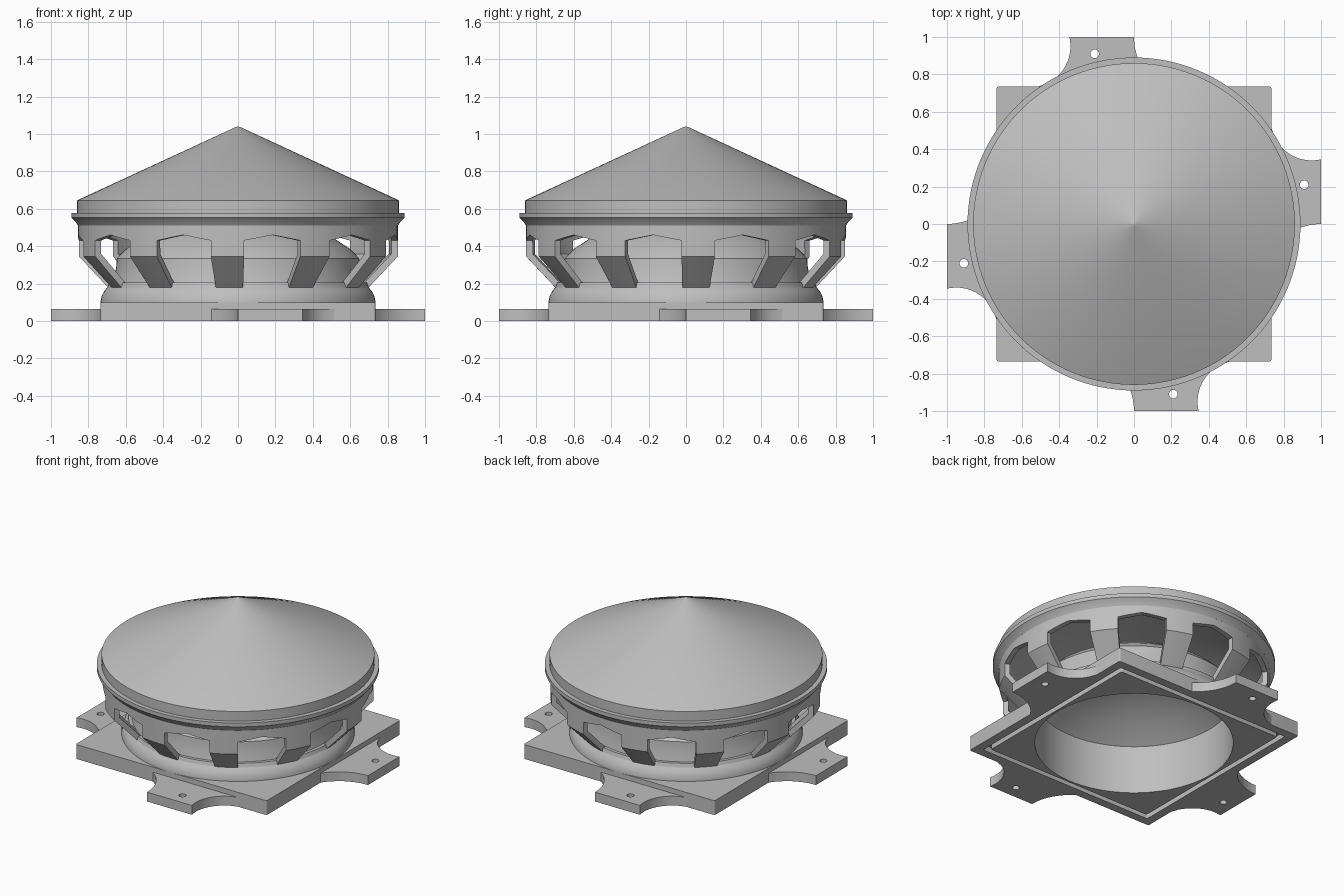
import bpy, bmesh, math
from math import sin, cos, radians, pi

if "Cube" in bpy.data.objects:
    bpy.data.objects.remove(bpy.data.objects["Cube"])

grey = bpy.data.materials.new("light grey")
grey.diffuse_color = (0.52, 0.52, 0.52, 1)
grey.use_nodes = True
grey.node_tree.nodes["Principled BSDF"].inputs["Base Color"].default_value = grey.diffuse_color


def add_object(name, mesh, smooth=True):
    obj = bpy.data.objects.new(name, mesh)
    bpy.context.collection.objects.link(obj)
    mesh.materials.clear()
    mesh.materials.append(grey)
    for o in bpy.context.selected_objects:
        o.select_set(False)
    obj.select_set(True)
    bpy.context.view_layer.objects.active = obj
    if smooth:
        bpy.ops.object.shade_smooth_by_angle(angle=radians(20))
    return obj


def lathe(name, profile, steps=128):
    """Revolve a closed (radius, height) outline around z."""
    bm = bmesh.new()
    vs = [bm.verts.new((r, 0, z)) for r, z in profile]
    for a, b in zip(vs, vs[1:] + vs[:1]):
        bm.edges.new((a, b))
    bmesh.ops.spin(bm, geom=bm.verts[:] + bm.edges[:], axis=(0, 0, 1), cent=(0, 0, 0),
                   angle=2 * pi, steps=steps, use_duplicate=False)
    bmesh.ops.remove_doubles(bm, verts=bm.verts[:], dist=1e-4)
    bmesh.ops.recalc_face_normals(bm, faces=bm.faces[:])
    mesh = bpy.data.meshes.new(name)
    bm.to_mesh(mesh)
    bm.free()
    return add_object(name, mesh)


def slab(name, outlines, z0, z1):
    """Flat plate from an outer outline and hole outlines."""
    cu = bpy.data.curves.new(name, 'CURVE')
    cu.dimensions = '2D'
    cu.fill_mode = 'BOTH'
    cu.extrude = (z1 - z0) / 2
    for pts in outlines:
        sp = cu.splines.new('POLY')
        sp.points.add(len(pts) - 1)
        for p, (x, y) in zip(sp.points, pts):
            p.co = (x, y, 0, 1)
        sp.use_cyclic_u = True
    tmp = bpy.data.objects.new("temp", cu)
    bpy.context.collection.objects.link(tmp)
    bpy.context.view_layer.update()
    mesh = bpy.data.meshes.new_from_object(tmp.evaluated_get(bpy.context.evaluated_depsgraph_get()))
    bpy.data.objects.remove(tmp)
    obj = add_object(name, mesh)
    obj.location.z = (z0 + z1) / 2
    return obj


def circle(r, n=96, cx=0, cy=0):
    return [(cx + r * cos(2 * pi * i / n), cy + r * sin(2 * pi * i / n)) for i in range(n)]


def square(h, r=0.012):
    return [(sx * (h - r) + r * cos(radians(a + k * 22.5)), sy * (h - r) + r * sin(radians(a + k * 22.5)))
            for sx, sy, a in ((1, 1, 0), (-1, 1, 90), (-1, -1, 180), (1, -1, 270)) for k in range(5)]


# Square base plate with a seal groove underneath
slab("base_plate", [square(0.735), circle(0.625)], 0.04, 0.1)
slab("base_outer_rim", [square(0.735), square(0.675)], 0, 0.04)
slab("base_inner_pad", [square(0.64), circle(0.625)], 0, 0.04)

# Four mounting ears with scooped sides and a screw hole
ear = [(0.70, -0.14)]
for i in range(13):
    x = 0.735 + 0.265 * i / 12
    ear.append((x, -0.32 + math.sqrt(0.32 ** 2 - (1 - x) ** 2)))
for i in range(17):
    x = 1 - 0.265 * i / 16
    ear.append((x, 0.56 - math.sqrt(0.22 ** 2 - (x - 0.95) ** 2)))
ear.append((0.70, 0.51))
hole = circle(0.023, 24, 0.91, 0.21)
for k in range(4):
    c, s = round(cos(k * pi / 2)), round(sin(k * pi / 2))
    turned = [[(x * c - y * s, x * s + y * c) for x, y in loop] for loop in (ear, hole)]
    slab(f"mounting_ear_{k + 1}", turned, 0, 0.065)

# Curved collar and throat, closed by an inner cone
lathe("throat_and_inner_cone", [
    (0.625, 0.05), (0.735, 0.09), (0.735, 0.105), (0.728, 0.135), (0.715, 0.16), (0.698, 0.18),
    (0.69, 0.205), (0.668, 0.205), (0.66, 0.24), (0.651, 0.29), (0.648, 0.335), (0.60, 0.385),
    (0.5, 0.45), (0, 0.69), (0, 0.65), (0.5, 0.42), (0.625, 0.335)])

# Conical roof with flange, hollow underneath
lathe("roof", [
    (0.82, 0.51), (0.855, 0.51), (0.872, 0.535), (0.89, 0.552), (0.89, 0.578), (0.86, 0.578),
    (0.86, 0.645), (0.012, 1.037), (0, 1.04), (0, 0.98), (0.82, 0.60)])

# Louvre ring: eleven slanted struts with pointed openings between them
COUNT, START, HALF = 11, 4.4, 6.0
PITCH = 360 / COUNT
bm = bmesh.new()


def vert(angle, r, z):
    a = radians(angle)
    return bm.verts.new((r * cos(a), r * sin(a), z))


def strip(angles, rows):
    """rows is a function giving (radius, height) pairs, top to bottom, at an angle."""
    cols = [[vert(a, r, z) for r, z in rows(a)] for a in angles]
    for c0, c1 in zip(cols, cols[1:]):
        for i in range(len(c0) - 1):
            bm.faces.new((c0[i], c0[i + 1], c1[i + 1], c1[i]))


for k in range(COUNT):
    mid = START + k * PITCH
    strip([mid + HALF * t / 2 for t in range(-2, 3)],
          lambda a: [(0.855, 0.512), (0.855, 0.43), (0.855, 0.345), (0.69, 0.17)])
    centre, span = mid + PITCH / 2, PITCH / 2 - HALF
    strip([centre + span * t / 4 for t in range(-4, 5)],
          lambda a: [(0.855, 0.512), (0.855, 0.46 - 0.03 * abs(a - centre) / span)])
bmesh.ops.remove_doubles(bm, verts=bm.verts[:], dist=1e-4)
bmesh.ops.recalc_face_normals(bm, faces=bm.faces[:])
if sum(f.normal.dot(f.calc_center_median()) for f in bm.faces) < 0:
    bmesh.ops.reverse_faces(bm, faces=bm.faces[:])
ring_mesh = bpy.data.meshes.new("louvre_ring")
bm.to_mesh(ring_mesh)
bm.free()
ring = add_object("louvre_ring", ring_mesh)
solid = ring.modifiers.new("thickness", 'SOLIDIFY')
solid.thickness = 0.035
solid.offset = -1
solid.use_even_offset = True
bpy.ops.object.modifier_apply(modifier="thickness")
bpy.ops.object.shade_smooth_by_angle(angle=radians(20))
